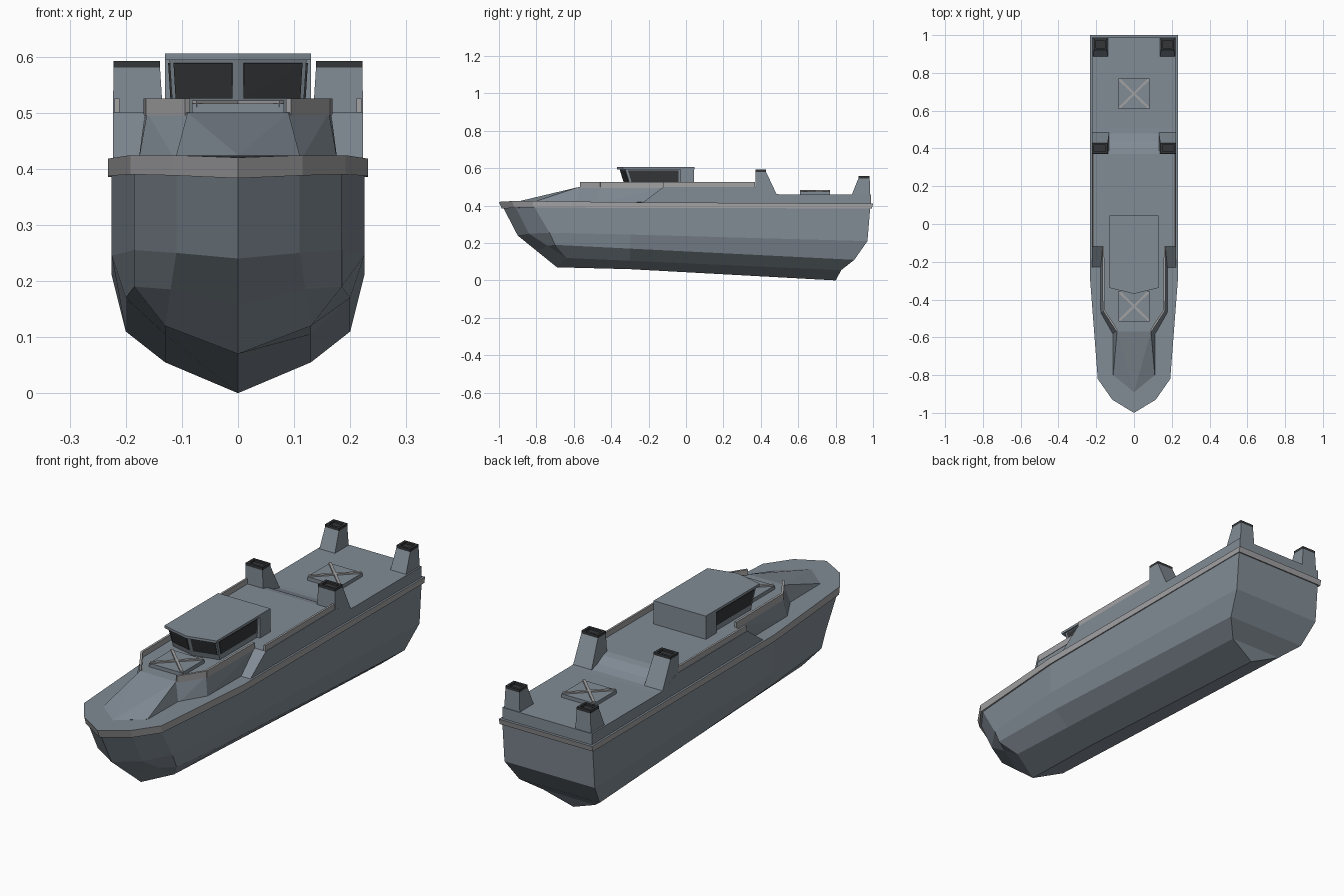
import bpy, bmesh
from mathutils import Vector

if "Cube" in bpy.data.objects:
    bpy.data.objects.remove(bpy.data.objects["Cube"])


def material(name, c):
    m = bpy.data.materials.new(name)
    m.diffuse_color = (*c, 1)
    m.use_nodes = True
    m.node_tree.nodes["Principled BSDF"].inputs["Base Color"].default_value = m.diffuse_color
    return m


PAINT = material("grey_paint", (0.22, 0.26, 0.30))
TRIM = material("light_trim", (0.36, 0.36, 0.37))
DARK = material("dark_glass", (0.035, 0.037, 0.04))


def finish(name, bm, mat):
    bmesh.ops.remove_doubles(bm, verts=bm.verts, dist=1e-5)
    bmesh.ops.recalc_face_normals(bm, faces=bm.faces)
    me = bpy.data.meshes.new(name)
    bm.to_mesh(me)
    bm.free()
    me.materials.append(mat)
    ob = bpy.data.objects.new(name, me)
    bpy.context.collection.objects.link(ob)
    return ob


def flip(pts):
    return [(-p[0], p[1], p[2]) for p in pts]


def solids(name, groups, mat=PAINT, both=False):
    """One object made of convex pieces, optionally mirrored in x."""
    bm = bmesh.new()
    if both:
        groups = groups + [flip(g) for g in groups]
    for g in groups:
        part = bmesh.new()
        vs = [part.verts.new(p) for p in g]
        bmesh.ops.convex_hull(part, input=vs)
        bmesh.ops.dissolve_limit(part, angle_limit=0.01, verts=part.verts, edges=part.edges)
        tmp = bpy.data.meshes.new("tmp")
        part.to_mesh(tmp)
        part.free()
        bm.from_mesh(tmp)
        bpy.data.meshes.remove(tmp)
    me = bpy.data.meshes.new(name)
    bm.to_mesh(me)
    bm.free()
    me.materials.append(mat)
    ob = bpy.data.objects.new(name, me)
    bpy.context.collection.objects.link(ob)
    return ob


def loft(name, levels, mat, cap=False):
    """Skin between closed levels given as half outlines, bow to stern."""
    bm = bmesh.new()
    rings = [[bm.verts.new(p) for p in h + flip(h[::-1])] for h in levels]
    for a, b in zip(rings, rings[1:]):
        for i in range(len(a)):
            j = (i + 1) % len(a)
            bm.faces.new((a[i], a[j], b[j], b[i]))
    if cap:
        bm.faces.new(rings[-1])
    bmesh.ops.remove_doubles(bm, verts=bm.verts, dist=1e-5)
    return finish(name, bm, mat)


def box(x0, x1, y0, y1, z0, z1):
    return [(x, y, z) for x in (x0, x1) for y in (y0, y1) for z in (z0, z1)]


def wall(path, z0, z1, t):
    """Upright strip along a plan path, as convex segments."""
    out = []
    for a, b in zip(path, path[1:]):
        a, b = Vector(a), Vector(b)
        n = Vector((b.y - a.y, a.x - b.x)).normalized() * t / 2
        out.append([(*q, z) for q in (a + n, a - n, b + n, b - n) for z in (z0, z1)])
    return out


def panel(quad, u0, u1, v0, v1, t=0.003):
    a, b, c, d = map(Vector, quad)
    n = (b - a).cross(d - a).normalized() * t
    q = [a.lerp(b, u).lerp(d.lerp(c, u), v) for u in (u0, u1) for v in (v0, v1)]
    return [tuple(p + s) for p in q for s in (n, -n)]


# Hull: keel, two chines, knuckle, underside of rail
keel = [(0, -.69, .07)] * 3 + [(0, -.3, .06), (0, .8, 0)]
chine1 = [(0, -.69, .07), (.13, -.64, .12), (.13, -.64, .12), (.13, -.3, .105), (.13, .83, .055)]
chine2 = [(0, -.795, .155), (.12, -.74, .185), (.185, -.70, .19), (.2, -.3, .17), (.2, .9, .11)]
knuckle = [(0, -.90, .24), (.11, -.84, .25), (.185, -.73, .255), (.225, -.3, .245), (.225, .97, .21)]
sheer = [(0, -.975, .385), (.11, -.91, .388), (.185, -.81, .39), (.225, -.3, .388), (.225, .985, .388)]
loft("hull", [keel, chine1, chine2, knuckle, sheer], PAINT)

# Rubbing rail and deck
low = [(0, -.985, .383), (.115, -.918, .388), (.192, -.815, .39), (.232, -.3, .387), (.232, .994, .385)]
top = [(0, -1, .42), (.115, -.93, .424), (.192, -.82, .424), (.232, -.3, .418), (.232, 1, .41)]
loft("rubbing_rail", [sheer, low, top], TRIM)
inner = [(x * .985, y * .995, z) for x, y, z in top]
loft("deck", [top, inner], PAINT, cap=True)

# Main superstructure: side profile swept across the beam, curving to the aft deck
prof = [(-.24, .41), (-.12, .5), (.37, .5), (.40, .494), (.44, .473), (.48, .461), (.51, .46),
        (.988, .46), (.988, .40)]
loft_bm = bmesh.new()
left = [loft_bm.verts.new((-.223, y, z)) for y, z in prof]
right = [loft_bm.verts.new((.223, y, z)) for y, z in prof]
loft_bm.faces.new(left)
loft_bm.faces.new(right[::-1])
for i in range(len(prof)):
    j = (i + 1) % len(prof)
    loft_bm.faces.new((left[i], left[j], right[j], right[i]))
finish("superstructure", loft_bm, PAINT)

# Forward house and sloping foredeck trunk
house = [(.09, -.57, .5), (.162, -.46, .5), (.166, -.1, .5),
         (.112, -.585, .415), (.177, -.47, .415), (.177, -.1, .415)]
trunk = [(0, -.89, .424), (.11, -.8, .424), (.09, -.57, .5), (.112, -.58, .415), (0, -.88, .412)]
solids("forward_house", [house + flip(house)])
solids("foredeck_trunk", [trunk + flip(trunk)])

# Bulwarks
solids("front_bulwark", wall([(.09, -.565), (.16, -.457), (.163, -.12)], .495, .525, .01), TRIM, True)
solids("side_bulwark", wall([(.216, -.12), (.216, .37)], .495, .525, .009), TRIM, True)

# Wheelhouse
fb, ft = (0, -.325, .5), (0, -.355, .595)
cb, ct = (.116, -.295, .5), (.122, -.325, .595)
rb, rt = (.116, -.01, .5), (.122, -.01, .595)
half = [fb, ft, cb, ct, rb, rt]
solids("wheelhouse", [half + flip(half)])
solids("wheelhouse_back", [box(-.13, .13, -.03, .044, .49, .598)])
roof = [(0, -.37, z) for z in (.594, .605)] + [(.13, y, z) for y in (-.338, .045) for z in (.594, .605)]
solids("wheelhouse_roof", [roof + flip(roof)])
solids("windows", [panel((fb, cb, ct, ft), .08, .94, .27, .93),
                   panel((cb, rb, rt, ct), .04, .90, .27, .93)], DARK, True)

# Hatches with crossed straps
for name, y, z in (("fore_hatch", -.435, .5), ("aft_hatch", .69, .46)):
    solids(name, [box(-.082, .082, y - .08, y + .08, z - .005, z + .016)])
    solids(name + "_straps", wall([(-.078, y - .076), (.078, y + .076)], z + .01, z + .022, .012), TRIM, True)


# Vent stacks: tapered body, dark open rim with a recessed middle
def stack(name, base, top, z0, z1):
    bx0, bx1, by0, by1 = base
    x0, x1, y0, y1 = top
    body = [(x, y, z0) for x in (bx0, bx1) for y in (by0, by1)]
    body += [(x, y, z1 - .012) for x in (x0, x1) for y in (y0, y1)]
    solids(name, [body], PAINT, True)
    t = .011
    a, b = z1 - .013, z1
    solids(name + "_rim", [box(x0, x0 + t, y0, y1, a, b), box(x1 - t, x1, y0, y1, a, b),
                           box(x0 + t, x1 - t, y0, y0 + t, a, b),
                           box(x0 + t, x1 - t, y1 - t, y1, a, b),
                           box(x0 + t, x1 - t, y0 + t, y1 - t, a, z1 - .009)], DARK, True)


stack("mid_stack", (.131, .223, .37, .487), (.139, .222, .372, .428), .455, .592)
stack("aft_stack", (.138, .216, .885, .985), (.143, .212, .922, .982), .455, .558)
